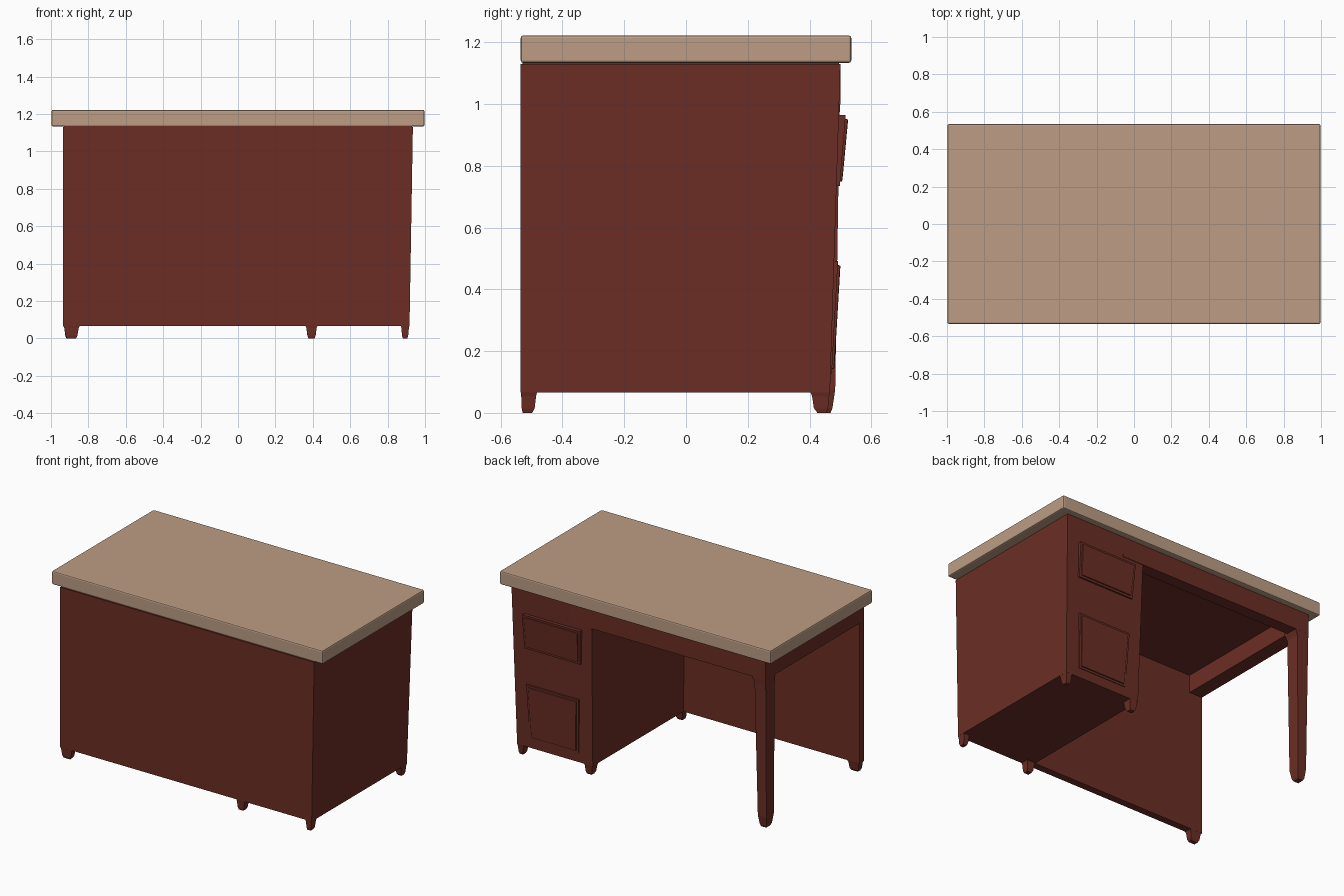
import bpy, bmesh

if "Cube" in bpy.data.objects:
    bpy.data.objects.remove(bpy.data.objects["Cube"])


def material(name, rgb):
    m = bpy.data.materials.new(name)
    m.diffuse_color = (*rgb, 1)
    m.use_nodes = True
    m.node_tree.nodes["Principled BSDF"].inputs["Base Color"].default_value = m.diffuse_color
    return m


TAN = material("tan top", (0.51, 0.34, 0.235))
BROWN = material("red brown wood", (0.148, 0.027, 0.018))


def loft(name, rings, mat=BROWN, bevel=0.0):
    """Solid through rectangles given as (z, x0, x1, y0, y1), bottom to top."""
    bm = bmesh.new()
    loops = []
    for z, x0, x1, y0, y1 in rings:
        loops.append([bm.verts.new(p) for p in
                      ((x0, y0, z), (x1, y0, z), (x1, y1, z), (x0, y1, z))])
    bm.faces.new(loops[0][::-1])
    bm.faces.new(loops[-1])
    for a, b in zip(loops, loops[1:]):
        for i in range(4):
            j = (i + 1) % 4
            bm.faces.new((a[i], a[j], b[j], b[i]))
    bmesh.ops.recalc_face_normals(bm, faces=bm.faces)
    me = bpy.data.meshes.new(name)
    bm.to_mesh(me)
    bm.free()
    me.materials.append(mat)
    ob = bpy.data.objects.new(name, me)
    bpy.context.collection.objects.link(ob)
    if bevel:
        mod = ob.modifiers.new("edge", 'BEVEL')
        mod.width = bevel
        mod.segments = 2
    return ob


def box(name, x0, x1, y0, y1, z0, z1, mat=BROWN, bevel=0.0):
    return loft(name, [(z0, x0, x1, y0, y1), (z1, x0, x1, y0, y1)], mat, bevel)


def foot(name, x0, x1, y0, y1, front):
    """Short tapered foot with a chamfered tip."""
    dx = (x1 - x0) * 0.15
    f, b = (0.003, 0.008) if front else (0.012, 0.006)
    loft(name, [(0.0, x0 + dx * 1.6, x1 - dx * 1.6, y0 + f * 2, y1 - b * 2),
                (0.015, x0 + dx, x1 - dx, y0 + f, y1 - b),
                (0.055, x0 + dx * 0.5, x1 - dx * 0.5, y0 + f * 0.5, y1 - b * 0.4),
                (0.068, x0, x1, y0, y1),
                (0.09, x0, x1, y0, y1)])


# Table top
box("table_top", -0.997, 0.997, -0.535, 0.535, 1.133, 1.222, TAN, 0.008)
# Board under the top that closes the frame
box("under_board", -0.93, 0.93, -0.53, 0.495, 1.115, 1.136)

# Drawer pedestal, narrowing slightly downwards
loft("drawer_pedestal", [(0.066, 0.36, 0.917, -0.535, 0.466),
                         (1.13, 0.345, 0.935, -0.535, 0.50)])
# Modesty panel across the front
box("front_panel", -0.935, 0.5, -0.535, -0.487, 0.066, 1.13)

# Feet
foot("panel_foot", -0.935, -0.845, -0.535, -0.487, True)
for side, x0, x1 in (("inner", 0.361, 0.425), ("outer", 0.870, 0.917)):
    foot(side + "_front_foot", x0, x1, -0.535, -0.482, True)
    foot(side + "_back_foot", x0, x1, 0.402, 0.466, False)

# Free-standing back leg
loft("back_leg", [(0.0, -0.918, -0.882, 0.425, 0.468),
                  (0.015, -0.924, -0.876, 0.416, 0.474),
                  (0.075, -0.930, -0.867, 0.405, 0.483),
                  (0.96, -0.935, -0.853, 0.402, 0.497),
                  (1.0, -0.935, -0.835, 0.395, 0.499),
                  (1.13, -0.935, -0.835, 0.395, 0.50)])

# Apron over the knee hole and rail along the open side
box("back_apron", -0.93, 0.5, 0.42, 0.4995, 0.998, 1.13)
box("side_rail", -0.935, -0.84, -0.50, 0.45, 0.998, 1.13)

# Drawer fronts, leaning with the pedestal; each is a plate with a raised panel
for name, z0, z1, a0, a1, b0, b1, y0, y1 in (
        ("upper", 0.735, 0.965, 0.43, 0.842, 0.42, 0.846, 0.506, 0.525),
        ("lower", 0.128, 0.492, 0.462, 0.82, 0.447, 0.832, 0.480, 0.500)):
    loft(name + "_drawer_plate", [(z0, a0, a1, 0.44, y0 - 0.008),
                                  (z1, b0, b1, 0.44, y1 - 0.008)])
    m = 0.014
    loft(name + "_drawer_front", [(z0 + m, a0 + m, a1 - m, 0.45, y0),
                                  (z1 - m, b0 + m, b1 - m, 0.45, y1)],
         BROWN, 0.004)
